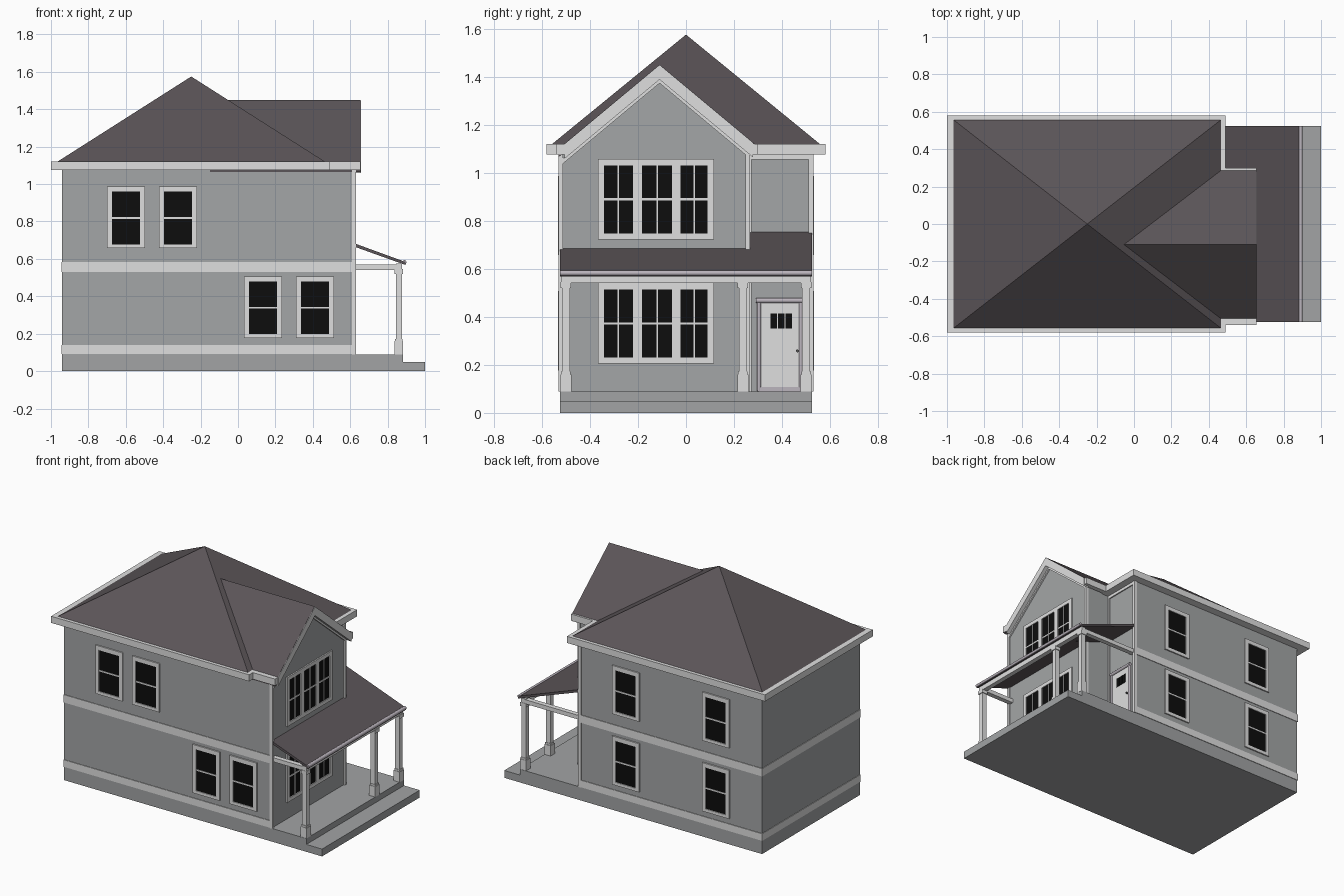
import bpy, bmesh, math
from mathutils import Vector

if "Cube" in bpy.data.objects:
    bpy.data.objects.remove(bpy.data.objects["Cube"])


def material(name, rgb):
    m = bpy.data.materials.new(name)
    m.diffuse_color = (*rgb, 1)
    m.use_nodes = True
    m.node_tree.nodes["Principled BSDF"].inputs["Base Color"].default_value = m.diffuse_color
    return m


SIDING = material("grey siding", (0.37, 0.38, 0.385))
CONCRETE = material("concrete", (0.36, 0.37, 0.375))
TRIM = material("white trim", (0.74, 0.74, 0.74))
ROOF = material("roof shingle", (0.105, 0.09, 0.098))
GLASS = material("dark glass", (0.004, 0.004, 0.004))
METAL = material("pale metal", (0.50, 0.46, 0.51))
KNOB = material("dark metal", (0.08, 0.08, 0.08))


def finish(name, bm, mat):
    bmesh.ops.recalc_face_normals(bm, faces=bm.faces)
    me = bpy.data.meshes.new(name)
    bm.to_mesh(me)
    bm.free()
    me.materials.append(mat)
    ob = bpy.data.objects.new(name, me)
    bpy.context.collection.objects.link(ob)
    return ob


def boxes(name, mat, *ranges):
    """One object from boxes given as (x0, x1, y0, y1, z0, z1)."""
    bm = bmesh.new()
    for x0, x1, y0, y1, z0, z1 in ranges:
        vs = bmesh.ops.create_cube(bm, size=1)["verts"]
        for v in vs:
            v.co = Vector(((x0 + x1) / 2 + v.co.x * (x1 - x0),
                           (y0 + y1) / 2 + v.co.y * (y1 - y0),
                           (z0 + z1) / 2 + v.co.z * (z1 - z0)))
    return finish(name, bm, mat)


def prism(name, mat, pts, a, b, axis="x"):
    """Extrude a profile: (y, z) points along x, or (x, z) points along y."""
    bm = bmesh.new()
    put = (lambda p, t: (t, p[0], p[1])) if axis == "x" else (lambda p, t: (p[0], t, p[1]))
    lo = [bm.verts.new(put(p, a)) for p in pts]
    hi = [bm.verts.new(put(p, b)) for p in pts]
    bm.faces.new(lo)
    bm.faces.new(hi)
    for i in range(len(pts)):
        j = (i + 1) % len(pts)
        bm.faces.new((lo[i], lo[j], hi[j], hi[i]))
    return finish(name, bm, mat)


def rod(name, mat, p, q, r):
    p, q = Vector(p), Vector(q)
    bm = bmesh.new()
    bmesh.ops.create_cone(bm, cap_ends=True, segments=16, radius1=r, radius2=r, depth=(q - p).length)
    rot = (q - p).to_track_quat("Z", "Y")
    for v in bm.verts:
        v.co = rot @ v.co + (p + q) / 2
    for f in bm.faces:
        f.smooth = len(f.verts) == 4
    return finish(name, bm, mat)


# Foundation, porch deck and step
boxes("foundation", CONCRETE, (-0.94, 0.882, -0.525, 0.525, 0, 0.09))
boxes("step", CONCRETE, (0.882, 1.0, -0.525, 0.525, 0, 0.05))

# Walls: main block and the projecting gable wing
RIDGE, SLOPE = -0.11, 0.833
W = 0.62     # front of the wing
R = 0.43     # front of the recessed entry wall


def gz(y, top):
    return top - SLOPE * abs(y - RIDGE)


boxes("main_walls", SIDING, (-0.94, R, -0.525, 0.525, 0.09, 1.1))
prism("gable_wing_walls", SIDING,
      [(-0.525, 0.09), (0.26, 0.09), (0.26, gz(0.26, 1.41)), (RIDGE, 1.41), (-0.525, gz(-0.525, 1.41))],
      0.0, W)

# Horizontal trim bands
for name, z0, z1 in (("skirt_band", 0.092, 0.14), ("middle_band", 0.53, 0.583)):
    boxes(name, TRIM, (-0.944, R - 0.005, -0.529, 0.529, z0, z1),
          (0, W - 0.005, -0.529, 0.2, z0, z1))

# Corner boards and entry frieze
boxes("corner_boards", TRIM,
      (W - 0.01, W + 0.01, -0.53, -0.512, 0.09, 1.08),
      (W - 0.01, W + 0.01, 0.248, 0.266, 0.09, 1.10),
      (R - 0.01, R + 0.01, 0.51, 0.53, 0.09, 1.08),
      (R - 0.005, R + 0.008, 0.258, 0.272, 0.09, 1.08),
      (R - 0.005, R + 0.008, 0.26, 0.525, 1.055, 1.08))

# Main hip roof on its fascia slab
boxes("main_fascia", TRIM, (-1.0, 0.49, -0.58, 0.58, 1.075, 1.12))
bm = bmesh.new()
base = [bm.verts.new(c) for c in ((-0.965, -0.557, 1.12), (0.465, -0.557, 1.12),
                                  (0.465, 0.557, 1.12), (-0.965, 0.557, 1.12))]
apex = bm.verts.new((-0.25, 0, 1.575))
bm.faces.new(base)
for i in range(4):
    bm.faces.new((base[i], base[(i + 1) % 4], apex))
finish("hip_roof", bm, ROOF)


# Gable roof, rake boards and eave fascias
def chevron(name, mat, top, left, right, thick, x0, x1):
    pts = [(left, gz(left, top)), (RIDGE, top), (right, gz(right, top))]
    prism(name, mat, pts + [(y, z - thick) for y, z in reversed(pts)], x0, x1)


chevron("gable_roof", ROOF, 1.45, -0.53, 0.29, 0.035, -0.15, 0.654)
chevron("rake_boards", TRIM, 1.448, -0.505, 0.28, 0.06, 0.625, 0.657)
chevron("rake_frieze", TRIM, 1.395, -0.515, 0.25, 0.022, W - 0.005, W + 0.01)
boxes("gable_eave_fascia", TRIM,
      (0.45, 0.656, -0.54, -0.505, 1.075, 1.12),
      (0.40, 0.656, 0.268, 0.30, 1.075, 1.12))


# Porch roof, gutter, beams and posts
def pz(x):
    return 0.684 - (x - W) * 0.365


for name, x0, y0, y1 in (("porch_roof", W - 0.005, -0.525, 0.27), ("entry_porch_roof", R - 0.005, 0.262, 0.525)):
    prism(name, ROOF, [(x0, pz(x0)), (0.895, pz(0.895)), (0.895, pz(0.895) - 0.016), (x0, pz(x0) - 0.018)],
          y0, y1, axis="y")
rod("gutter", METAL, (0.89, -0.525, 0.582), (0.89, 0.525, 0.582), 0.011)
boxes("porch_beams", TRIM,
      (0.845, 0.878, -0.52, 0.52, 0.541, 0.574),
      (W, 0.85, -0.517, -0.484, 0.541, 0.569),
      (R, 0.85, 0.484, 0.517, 0.541, 0.569))
for i, y in enumerate((-0.5, 0.237, 0.5)):
    parts = [(0.023, 0.09, 0.16), (0.020, 0.16, 0.172), (0.0165, 0.17, 0.53), (0.022, 0.52, 0.545)]
    boxes(f"porch_post_{i + 1}", TRIM,
          *[(0.86 - h, 0.86 + h, y - h, y + h, z0, z1) for h, z0, z1 in parts])


# Windows: glass plate, frame bars and thin muntins on a wall
def window(name, face, u0, u1, z0, z1, panes, p0, p1, split):
    def slab(a, b, c, d, out):
        if face == "+x":
            return (W - 0.003, W + out, a, b, c, d)
        if face == "+y":
            return (a, b, 0.522, 0.525 + out, c, d)
        return (a, b, -0.525 - out, -0.522, c, d)

    edges = [u0] + [e for p in panes for e in p] + [u1]
    frame = [slab(u0, u1, z0, p0, 0.009), slab(u0, u1, p1, z1, 0.009)]
    frame += [slab(edges[i], edges[i + 1], p0, p1, 0.009) for i in range(0, len(edges), 2)]
    mid = (p0 + p1) / 2
    for a, b in panes:
        frame.append(slab(a, b, mid - 0.005, mid + 0.005, 0.006))
        if split:
            c = (a + b) / 2
            frame.append(slab(c - 0.003, c + 0.003, p0, p1, 0.006))
    boxes(name + "_frame", TRIM, *frame)
    boxes(name + "_glass", GLASS, *[slab(a, b, p0, p1, 0.003) for a, b in panes])


UPPER, LOWER = 0.657, 0.177
singles = [("-y", -0.70, UPPER), ("-y", -0.422, UPPER), ("-y", 0.032, LOWER), ("-y", 0.31, LOWER)]
singles += [("+y", x, z) for x in (-0.697, -0.02) for z in (UPPER, LOWER)]
for i, (face, x, z) in enumerate(singles):
    window(f"side_window_{i + 1}", face, x, x + 0.203, z, z + 0.33,
           [(x + 0.026, x + 0.177)], z + 0.021, z + 0.302, False)
for name, z in (("upper_front_window", 0.722), ("lower_front_window", 0.205)):
    window(name, "+x", -0.367, 0.117, z, z + 0.335,
           [(-0.342, -0.221), (-0.183, -0.058), (-0.022, 0.09)], z + 0.025, z + 0.309, True)

# Entry door with three small panes, casing and knob
boxes("door", TRIM, (R, R + 0.012, 0.298, 0.482, 0.095, 0.475))
boxes("door_panes", GLASS, *[(R + 0.01, R + 0.015, y, y + 0.027, 0.352, 0.414) for y in (0.352, 0.383, 0.414)])
boxes("door_sill", METAL, (R, R + 0.018, 0.30, 0.48, 0.09, 0.108))
rod("door_head", METAL, (R + 0.012, 0.292, 0.468), (R + 0.012, 0.488, 0.468), 0.011)
for name, y in (("door_jamb_inner", 0.304), ("door_jamb_outer", 0.478)):
    rod(name, METAL, (R + 0.012, y, 0.092), (R + 0.012, y, 0.468), 0.008)
rod("door_knob", KNOB, (R + 0.01, 0.464, 0.258), (R + 0.026, 0.464, 0.258), 0.006)
